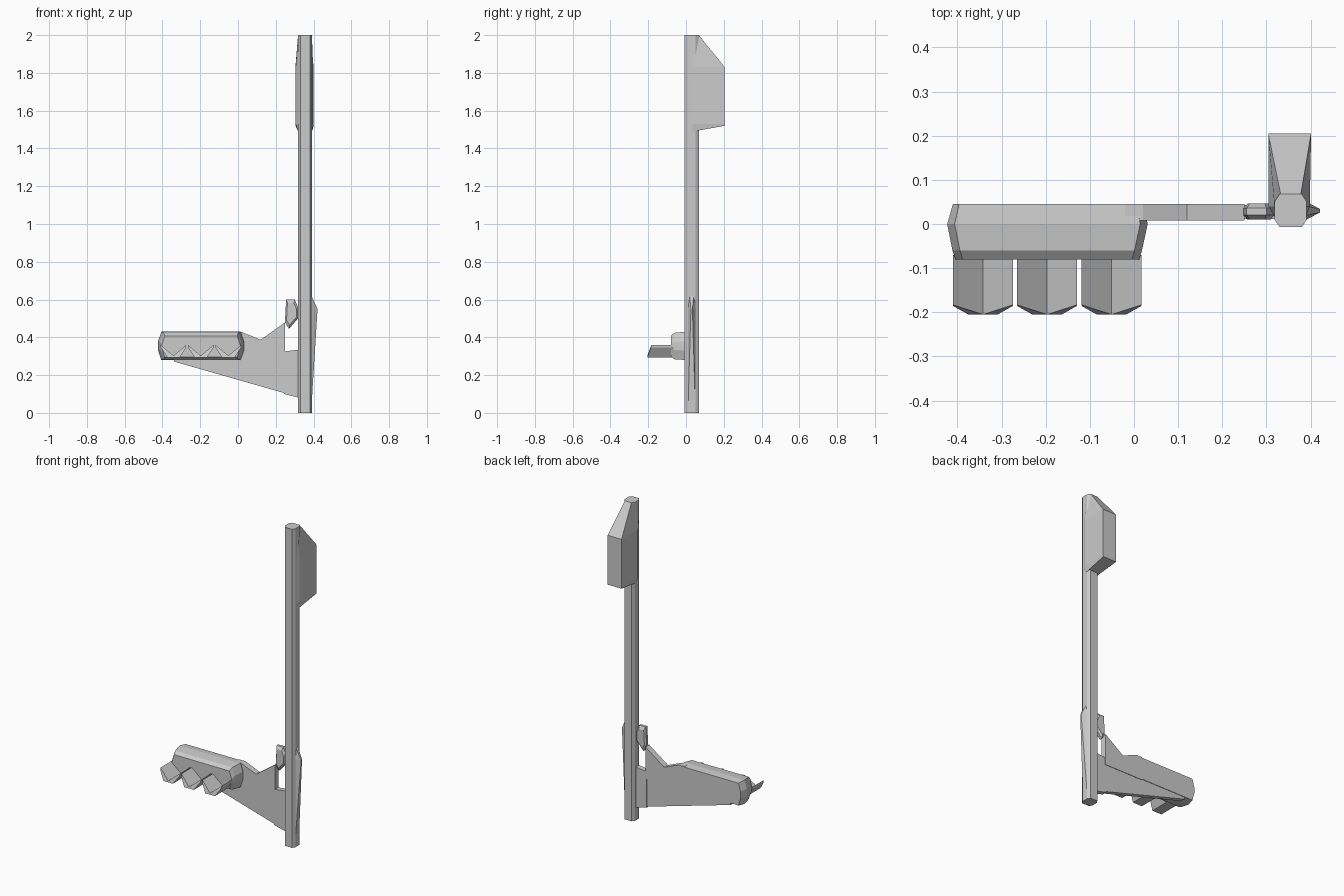
import bpy, bmesh

if "Cube" in bpy.data.objects:
    bpy.data.objects.remove(bpy.data.objects["Cube"])


def loft(name, rings):
    """Skin a list of equal-length 3D rings and cap both ends."""
    bm = bmesh.new()
    rows = [[bm.verts.new(p) for p in r] for r in rings]
    n = len(rows[0])
    for a, b in zip(rows, rows[1:]):
        for i in range(n):
            j = (i + 1) % n
            bm.faces.new((a[i], a[j], b[j], b[i]))
    bm.faces.new(rows[0])
    bm.faces.new(rows[-1])
    bmesh.ops.recalc_face_normals(bm, faces=bm.faces)
    me = bpy.data.meshes.new(name)
    bm.to_mesh(me)
    bm.free()
    ob = bpy.data.objects.new(name, me)
    bpy.context.collection.objects.link(ob)
    return ob


def plate(name, pts, y0, y1):
    """Front-view outline extruded along y."""
    return loft(name, [[(x, y, z) for x, z in pts] for y in (y0, y1)])


# Tall eight-sided post
def post_ring(z):
    return [(x, y, z) for x, y in ((.33, -.007), (.38, -.007), (.391, .01), (.391, .05),
                                   (.38, .068), (.33, .068), (.318, .05), (.318, .01))]


loft("post", [post_ring(0), post_ring(2)])


# Wedge head at the top of the post
def head_ring(z, xl, xr, back, xc):
    return [(.33, -.005, z), (.38, -.005, z), (xr, .04, z), (xc[1], back, z),
            (xc[0], back, z), (xl, .04, z)]


low = [(x, y, 1.49 if y < .1 else 1.52) for x, y, _ in head_ring(0, .318, .392, .205, (.305, .40))]
loft("head", [low,
              head_ring(1.53, .305, .398, .205, (.304, .401)),
              head_ring(1.83, .305, .398, .205, (.304, .401)),
              head_ring(2.0, .318, .391, .068, (.332, .378))])

# Swelling ridge on the outer side of the lower post
loft("post_ridge", [[(.36, -.006, z), (x, .03 - w, z), (x, .03 + w, z), (.36, .067, z)]
                    for z, x, w in ((0, .387, .02), (.55, .421, .004), (.615, .391, .01))])

# Side body: chamfered block with a tapered front
def body_ring(y, x0, x1, z0, z1, c):
    return [(x0 + c, y, z0), (x1 - c, y, z0), (x1, y, z0 + .05), (x1, y, z1 - .05),
            (x1 - c, y, z1), (x0 + c, y, z1), (x0, y, z1 - .05), (x0, y, z0 + .05)]


loft("body_front", [body_ring(0, -.423, .031, .28, .43, .017),
                    body_ring(-.06, -.411, .018, .284, .424, .017),
                    body_ring(-.08, -.404, .012, .297, .408, .016)])
loft("body_back", [body_ring(0, -.423, .031, .28, .43, .017),
                   body_ring(.045, -.41, .02, .285, .425, .014)])

# Arm from the body to the post, with a gap beside the post
plate("arm", [(-.02, .428), (.02, .428), (.12, .387), (.25, .48), (.25, .28), (-.02, .28)],
      .008, .045)
plate("arm_foot", [(.243, .325), (.325, .335), (.325, .08), (.243, .10)], .011, .043)

# Lower triangular fin
plate("lower_fin", [(-.34, .29), (-.34, .272), (.245, .105), (.245, .30)], .014, .042)

# Small grip lug on the arm tip
loft("lug", [[(.283 + (x - .283) * s, y, .525 + (z - .525) * s) for x, z in
              ((.255, .60), (.30, .60), (.318, .56), (.318, .50), (.27, .445), (.248, .48))]
             for y, s in ((.01, .75), (.02, 1), (.036, 1), (.046, .75))])

# Three trough-shaped prongs
for i, cx in enumerate((-.342, -.197, -.051)):
    sec = ((-.068, .36, -.183), (0, .303, -.205), (.068, .36, -.183),
           (.067, .345, -.186), (.033, .294, -.205), (-.033, .294, -.205), (-.067, .345, -.186))
    loft(f"prong_{i + 1}", [[(cx + x, -.07, z) for x, z, _ in sec],
                            [(cx + x, y, z) for x, z, y in sec]])
